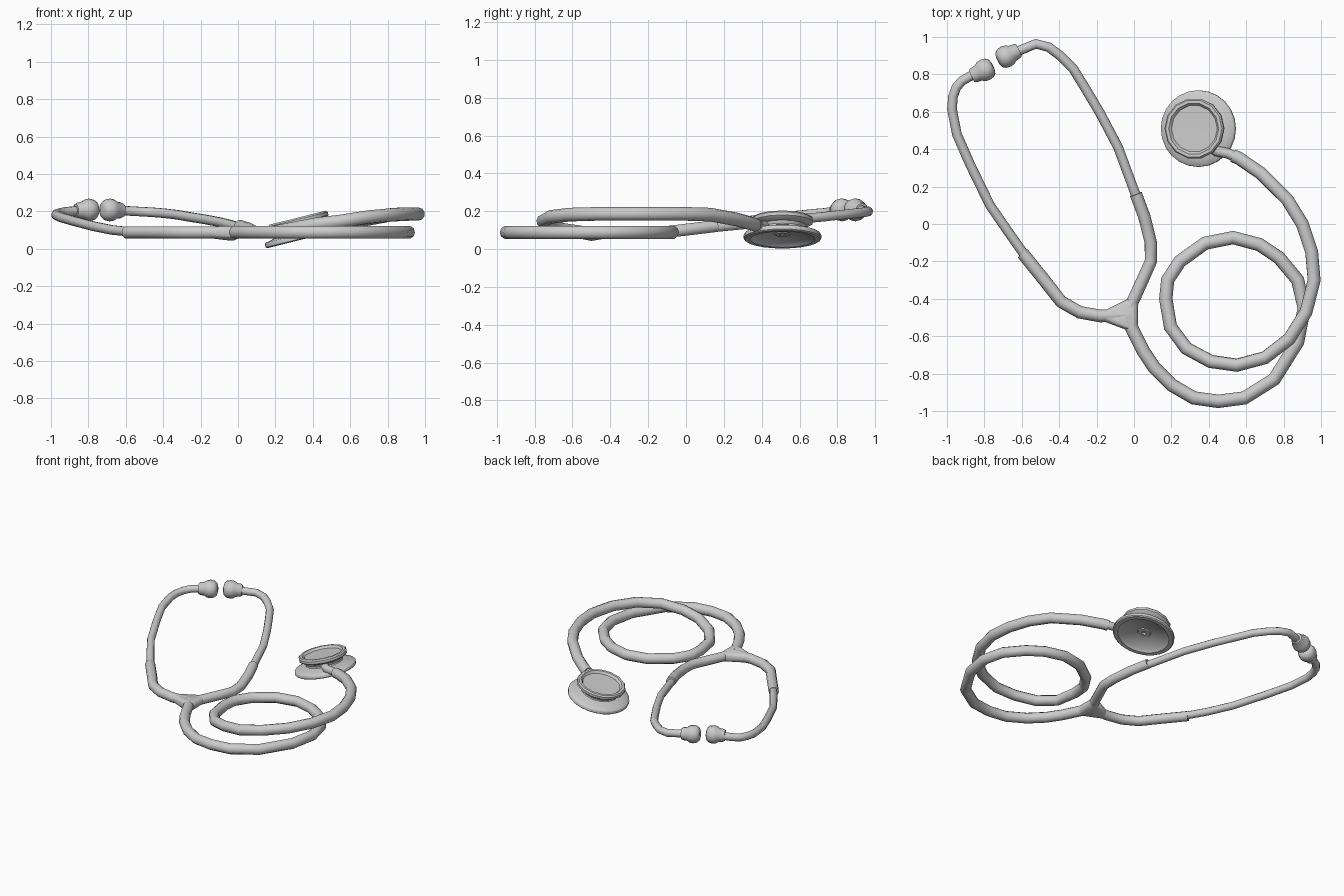
import bpy, bmesh, math
from mathutils import Vector, Matrix

if "Cube" in bpy.data.objects:
    bpy.data.objects.remove(bpy.data.objects["Cube"])


def finish(obj, angle=40):
    bpy.ops.object.select_all(action='DESELECT')
    bpy.context.view_layer.objects.active = obj
    obj.select_set(True)
    bpy.ops.object.shade_smooth_by_angle(angle=math.radians(angle))


def add_mesh(name, bm, angle=40):
    bmesh.ops.recalc_face_normals(bm, faces=bm.faces)
    me = bpy.data.meshes.new(name)
    bm.to_mesh(me)
    bm.free()
    obj = bpy.data.objects.new(name, me)
    bpy.context.collection.objects.link(obj)
    finish(obj, angle)
    return obj


def tube(name, pts, radius):
    cu = bpy.data.curves.new(name, 'CURVE')
    cu.dimensions = '3D'
    cu.bevel_depth = radius
    cu.bevel_resolution = 3
    cu.use_fill_caps = True
    sp = cu.splines.new('POLY')
    sp.points.add(len(pts) - 1)
    for p, co in zip(sp.points, pts):
        p.co = (*co, 1)
    obj = bpy.data.objects.new(name, cu)
    bpy.context.collection.objects.link(obj)
    bpy.ops.object.select_all(action='DESELECT')
    bpy.context.view_layer.objects.active = obj
    obj.select_set(True)
    bpy.ops.object.convert(target='MESH')
    finish(bpy.context.object, 50)


def lathe(name, profile, sides, origin, axis):
    bm = bmesh.new()
    rings = []
    for r, h in profile:
        if r == 0:
            rings.append([bm.verts.new((0, 0, h))] * sides)
        else:
            rings.append([bm.verts.new((r * math.cos(math.tau * i / sides),
                                        r * math.sin(math.tau * i / sides), h))
                          for i in range(sides)])
    for a, b in zip(rings, rings[1:]):
        for i in range(sides):
            j = (i + 1) % sides
            bm.faces.new(dict.fromkeys((a[i], a[j], b[j], b[i])))
    rot = Vector((0, 0, 1)).rotation_difference(Vector(axis)).to_matrix().to_4x4()
    bm.transform(Matrix.Translation(origin) @ rot)
    return add_mesh(name, bm)


# Main rubber tube: flat outer sweep, coil, then rising over itself to the chest piece
Z = 0.088
flat = [(-.035, -.49), (-.01, -.56), (.05, -.68), (.11, -.77), (.2, -.86), (.32, -.93),
        (.45, -.948), (.59, -.93), (.75, -.83), (.875, -.63), (.91, -.45), (.875, -.3),
        (.775, -.18), (.67, -.11), (.53, -.073), (.38, -.103), (.245, -.2), (.18, -.3),
        (.17, -.4), (.195, -.55)]
rising = [(.28, -.665, .105), (.41, -.735, .13), (.55, -.755, .147), (.7, -.715, .17),
          (.83, -.615, .182), (.92, -.47, .186), (.963, -.3, .186), (.95, -.15, .186),
          (.9, 0, .186), (.82, .13, .182), (.68, .27, .156), (.56, .352, .133)]
tube("main_tube", [(x, y, Z) for x, y in flat] + rising + [(.53, .365, .128)], .036)
tube("chest_stem", [(.56, .352, .133), (.5, .378, .126), (.44, .39, .122), (.38, .44, .12)], .028)

# Headset: rubber yoke arms and thinner metal ear tubes
left_arm = [(-.04, -.485), (-.18, -.492), (-.29, -.472), (-.39, -.415), (-.48, -.3), (-.595, -.157)]
right_arm = [(-.035, -.475), (0, -.4), (.05, -.29), (.09, -.2), (.09, -.1), (.055, .04), (.01, .16)]


def rise(p):
    return (*p, Z + .12 * max(0, p[1] + .12) / 1.0)


tube("left_yoke_arm", [rise(p) for p in left_arm], .034)
tube("right_yoke_arm", [rise(p) for p in right_arm], .033)
left_ear = [(-.55, -.215, .088), (-.67, -.045, .1), (-.77, .1, .12), (-.877, .32, .148),
            (-.947, .48, .168), (-.973, .615, .18), (-.968, .68, .187), (-.95, .73, .191),
            (-.92, .765, .197), (-.84, .81, .205)]
right_ear = [(.03, .1, .11), (-.085, .41, .14), (-.18, .59, .158), (-.257, .72, .17),
             (-.325, .83, .182), (-.395, .9, .19), (-.455, .945, .195), (-.525, .963, .199),
             (-.63, .92, .205)]
tube("left_ear_tube", left_ear, .026)
tube("right_ear_tube", right_ear, .026)

# Y junction web joining the three tubes, slightly bulging below
bm = bmesh.new()
for c, d, r, z in (((-.15, -.492), (1, 0), .033, Z), ((-.006, -.415), (.45, .9), .032, Z),
                   ((-.012, -.55), (.4, -.9), .036, Z), ((-.035, -.5), (.4, -.9), .04, Z - .006)):
    n = Vector((-d[1], d[0], 0)).normalized()
    for i in range(10):
        a = math.tau * i / 10
        bm.verts.new(Vector((*c, z)) + n * r * math.cos(a) + Vector((0, 0, r * math.sin(a))))
bmesh.ops.convex_hull(bm, input=bm.verts)
add_mesh("y_junction", bm, 60)

# Ear tips
tip = [(0, 0), (.036, 0), (.042, .012), (.046, .04), (.057, .056), (.061, .078), (.056, .104),
       (.043, .12), (.02, .127), (0, .124)]
lathe("left_ear_tip", tip, 14, (-.868, .79, .205), (.9, .43, .03))
lathe("right_ear_tip", tip, 14, (-.615, .93, .205), (-.9, -.45, .03))

# Chest piece, tilted: wide diaphragm below, waist and bell above
tilt = math.radians(14)
axis = (-math.sin(tilt), 0, math.cos(tilt))
base = (.348, .51, .051)
lathe("diaphragm", [(0, .036), (.014, .036), (.016, .024), (.04, .024), (.045, .03), (.155, .016),
                    (.172, 0), (.198, 0), (.205, .006), (.205, .024), (.2, .03), (.168, .036),
                    (.125, .05), (0, .05)], 24, base, axis)
lathe("bell", [(0, .04), (.13, .04), (.122, .058), (.128, .074), (.156, .086), (.163, .093),
               (.163, .11), (.155, .119), (.138, .119), (.126, .104), (0, .102)], 14, base, axis)
